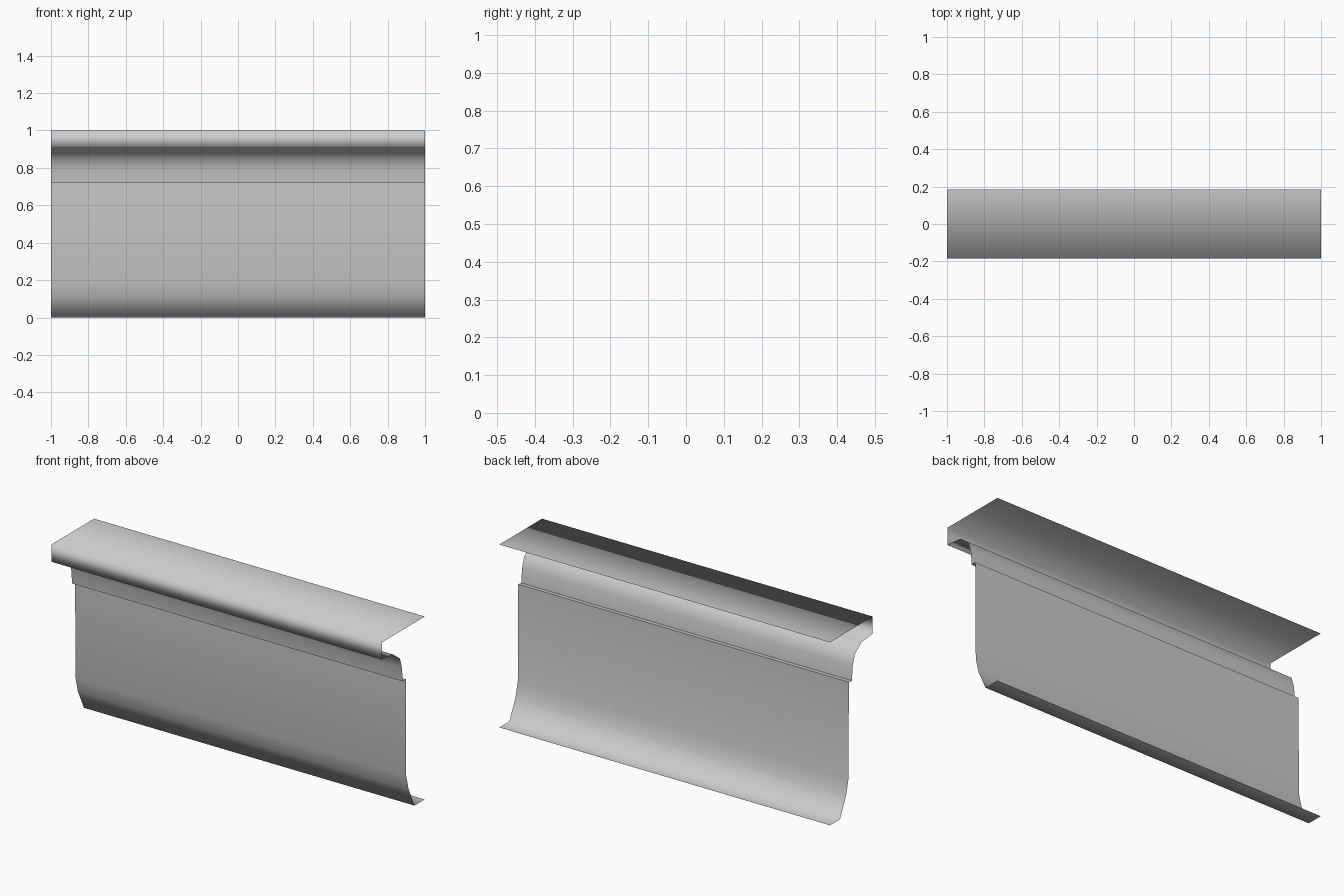
import bpy

if "Cube" in bpy.data.objects:
    bpy.data.objects.remove(bpy.data.objects["Cube"])

# Cross-section (y, z) of the thin panel, from the top rear edge down the front
profile = [
    (0.185, 1.0), (-0.185, 1.0),                                  # top shelf
    (-0.185, 0.906), (-0.09, 0.898), (-0.03, 0.853),              # rolled lip
    (-0.012, 0.795), (-0.005, 0.718),                             # neck
    (0.021, 0.72),                                                # small ledge
    (0.025, 0.19), (0.045, 0.11), (0.097, 0.0), (0.185, 0.0),     # wall and foot
]
SHARP = {6, 7}  # creases on either side of the ledge


def extrude_profile(name, points, half_length):
    n = len(points)
    verts = [(x, y, z) for x in (-half_length, half_length) for y, z in points]
    faces = [(i, i + 1, n + i + 1, n + i) for i in range(n - 1)]
    mesh = bpy.data.meshes.new(name)
    mesh.from_pydata(verts, [], faces)
    for poly in mesh.polygons:
        poly.use_smooth = True
    for edge in mesh.edges:
        a, b = sorted(edge.vertices)
        if b - a == n and a in SHARP:
            edge.use_edge_sharp = True
    obj = bpy.data.objects.new(name, mesh)
    bpy.context.collection.objects.link(obj)
    return obj


# One open sheet running the full length
extrude_profile("profiled_panel", profile, 1.0)
